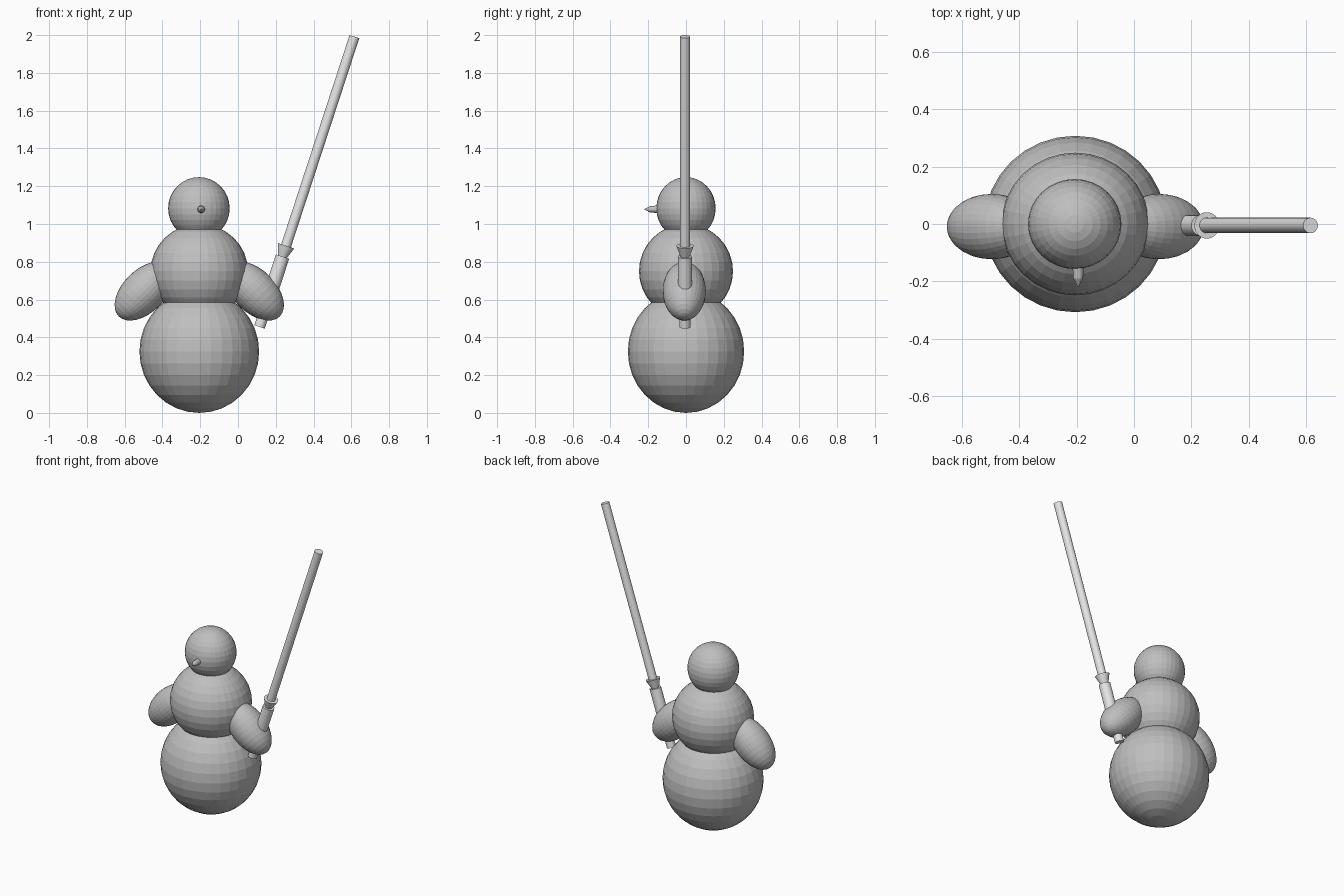
import bpy
from math import radians, sin, cos
from mathutils import Vector

cube = bpy.data.objects.get("Cube")
if cube:
    bpy.data.objects.remove(cube, do_unlink=True)


def material(name, value):
    m = bpy.data.materials.new(name)
    m.use_nodes = True
    colour = (value, value, value, 1)
    m.diffuse_color = colour
    m.node_tree.nodes["Principled BSDF"].inputs["Base Color"].default_value = colour
    return m


body_grey = material("body grey", 0.52)
blade_grey = material("pale grey", 0.8)


def finish(name, mat):
    ob = bpy.context.object
    ob.name = name
    ob.data.materials.append(mat)
    return ob


def ball(name, centre, radii, tilt=0):
    bpy.ops.mesh.primitive_uv_sphere_add(segments=32, ring_count=16, radius=1,
                                         location=centre, rotation=(0, radians(tilt), 0))
    ob = finish(name, body_grey)
    ob.scale = radii
    return ob


def rod(name, start, end, r1, r2, mat):
    start, end = Vector(start), Vector(end)
    axis = end - start
    bpy.ops.mesh.primitive_cone_add(vertices=32, radius1=r1, radius2=r2, depth=axis.length,
                                    location=(start + end) / 2,
                                    rotation=axis.to_track_quat("Z", "Y").to_euler())
    return finish(name, mat)


# Stacked body
MID = -0.205
ball("lower_body", (MID, 0, 0.325), (0.317, 0.308, 0.325))
ball("upper_body", (MID, 0, 0.75), (0.258, 0.249, 0.25))
ball("head", (MID - 0.002, 0, 1.083), (0.163, 0.157, 0.165))

# Arms hang outward at 45 degrees
for side, name in ((-1, "right_arm"), (1, "left_arm")):
    ball(name, (MID + side * 0.292, -0.009, 0.645), (0.113, 0.114, 0.19), -45 * side)

# Nose: short stem with a pointed tip
rod("nose_stem", (-0.195, -0.13, 1.078), (-0.195, -0.19, 1.078), 0.021, 0.017, body_grey)
rod("nose_tip", (-0.195, -0.19, 1.078), (-0.195, -0.222, 1.078), 0.017, 0.0, body_grey)

# Leaning sword, measured along its axis from the pommel
LEAN = radians(18.1)


def along(t):
    return (0.114 + t * sin(LEAN), -0.005, 0.455 + t * cos(LEAN))


for name, t1, t2, r1, r2 in (("pommel", 0, 0.2, 0.029, 0.029),
                             ("grip", 0.12, 0.392, 0.037, 0.037),
                             ("guard", 0.38, 0.452, 0.02, 0.046),
                             ("blade", 0.44, 1.617, 0.027, 0.027)):
    rod(name, along(t1), along(t2), r1, r2, blade_grey)
